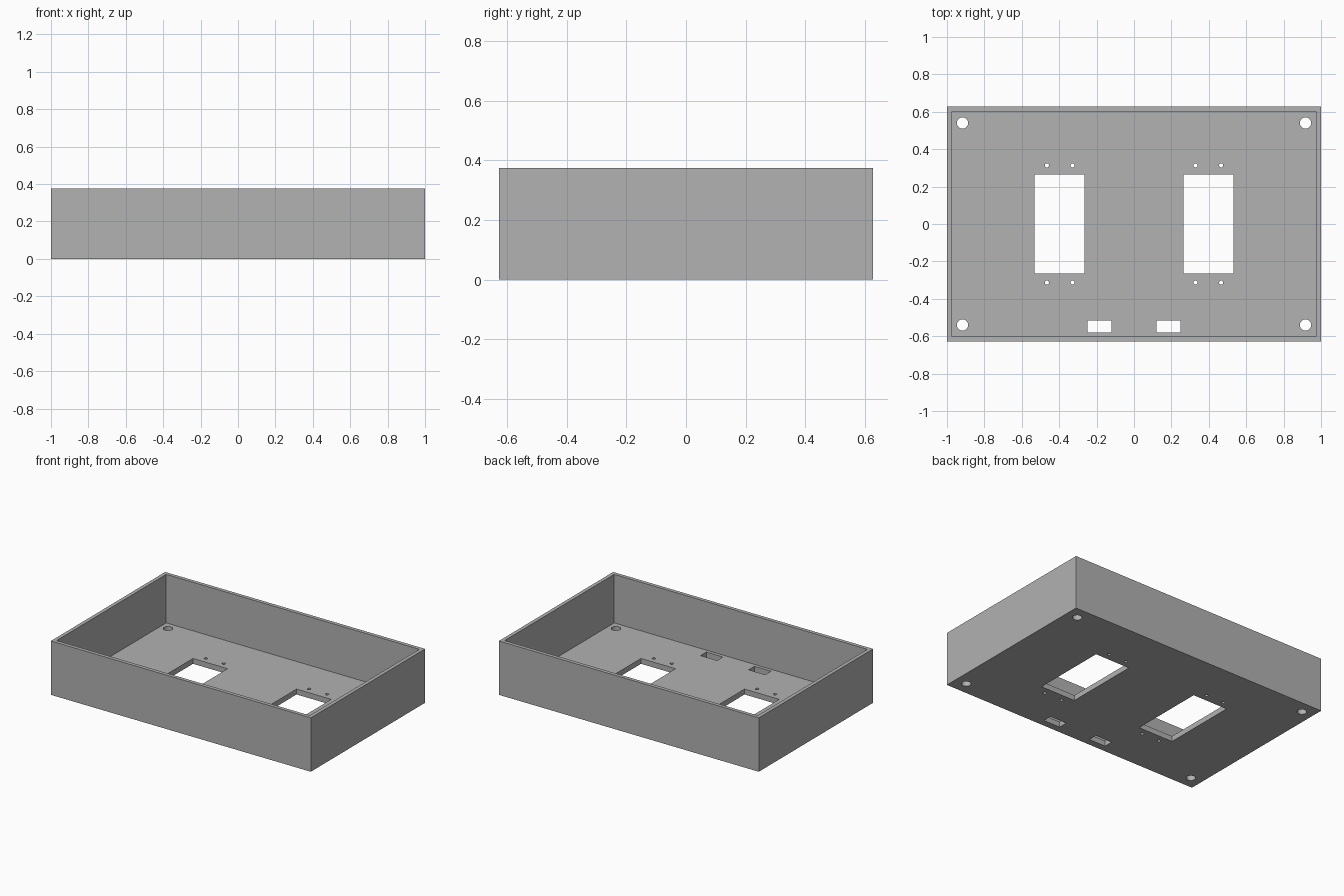
import bpy, bmesh
from mathutils import Matrix, Vector

if "Cube" in bpy.data.objects:
    bpy.data.objects.remove(bpy.data.objects["Cube"])

SIZE = Vector((2.0, 1.256, 0.375))
WALL = 0.0365
FLOOR = 0.0375

grey = bpy.data.materials.new("plain_grey")
grey.use_nodes = True
grey.diffuse_color = (0.445, 0.445, 0.445, 1)
grey.node_tree.nodes["Principled BSDF"].inputs["Base Color"].default_value = grey.diffuse_color


def make_object(name, bm):
    mesh = bpy.data.meshes.new(name)
    bm.to_mesh(mesh)
    bm.free()
    mesh.materials.append(grey)
    obj = bpy.data.objects.new(name, mesh)
    bpy.context.collection.objects.link(obj)
    return obj


def add_box(bm, x0, x1, y0, y1, z0, z1):
    centre = Vector((x0 + x1, y0 + y1, z0 + z1)) / 2
    matrix = Matrix.Translation(centre) @ Matrix.Diagonal((x1 - x0, y1 - y0, z1 - z0, 1))
    bmesh.ops.create_cube(bm, size=1, matrix=matrix)


def add_hole(bm, x, y, radius):
    bmesh.ops.create_cone(bm, cap_ends=True, segments=32, radius1=radius, radius2=radius,
                          depth=4 * FLOOR, matrix=Matrix.Translation((x, y, FLOOR / 2)))


# Open tray: inset the top of a block and push it down to the floor
bm = bmesh.new()
add_box(bm, -SIZE.x / 2, SIZE.x / 2, -SIZE.y / 2, SIZE.y / 2, 0, SIZE.z)
top = max(bm.faces, key=lambda f: f.calc_center_median().z)
bmesh.ops.inset_region(bm, faces=[top], thickness=WALL)
pocket = bmesh.ops.extrude_discrete_faces(bm, faces=[top])["faces"][0]
bmesh.ops.translate(bm, verts=pocket.verts, vec=(0, 0, FLOOR - SIZE.z))
bmesh.ops.recalc_face_normals(bm, faces=bm.faces)
tray = make_object("tray", bm)

# Openings through the floor, mirrored left and right
bm = bmesh.new()
low, high = -FLOOR, 2 * FLOOR
for side in (-1, 1):
    for x0, x1, y0, y1 in ((0.265, 0.532, -0.265, 0.265),   # large window
                           (0.121, 0.249, -0.579, -0.515)):  # cable slot
        add_box(bm, *sorted((side * x0, side * x1)), y0, y1, low, high)
    for end in (-1, 1):
        add_hole(bm, side * 0.917, end * 0.54, 0.03)         # corner mounting hole
        for x in (0.329, 0.466):
            add_hole(bm, side * x, end * 0.313, 0.011)       # small screw hole
cutter = make_object("floor_cutter", bm)
cutter.hide_render = True

cut = tray.modifiers.new("floor_openings", "BOOLEAN")
cut.operation = "DIFFERENCE"
cut.solver = "EXACT"
cut.object = cutter

bpy.ops.object.select_all(action="DESELECT")
tray.select_set(True)
bpy.context.view_layer.objects.active = tray
bpy.ops.object.modifier_apply(modifier=cut.name)
bpy.data.objects.remove(cutter)
bpy.ops.object.shade_smooth_by_angle()
